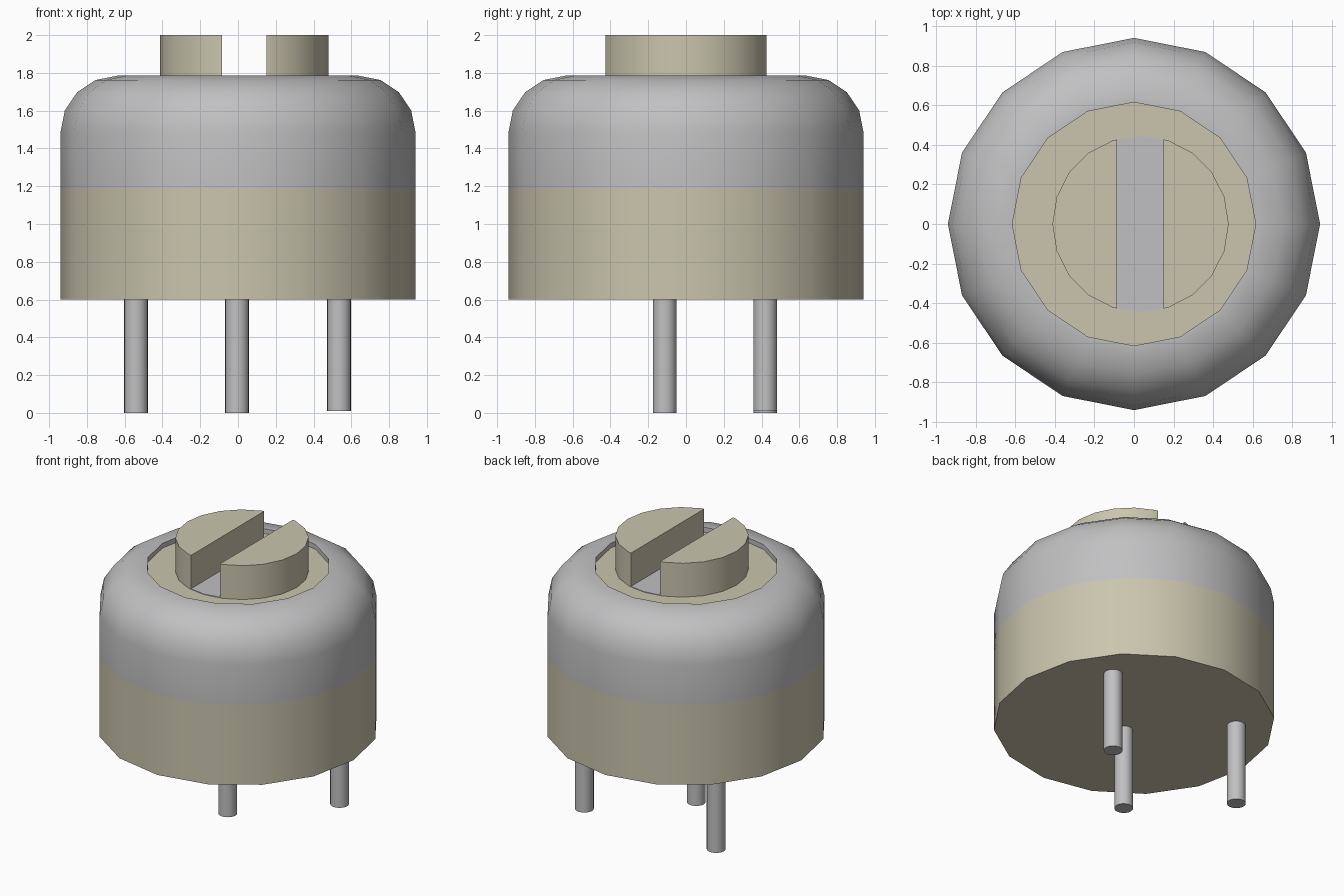
import bpy, bmesh
from math import radians, sin, cos, tau

cube = bpy.data.objects.get("Cube")
if cube:
    bpy.data.objects.remove(cube, do_unlink=True)


def make_material(name, rgb):
    mat = bpy.data.materials.new(name)
    mat.use_nodes = True
    mat.diffuse_color = (*rgb, 1)
    mat.node_tree.nodes["Principled BSDF"].inputs["Base Color"].default_value = (*rgb, 1)
    return mat


beige = make_material("beige_plastic", (0.59, 0.56, 0.42))
grey = make_material("grey_metal", (0.53, 0.53, 0.54))


def finish(bm, name, mat):
    bmesh.ops.recalc_face_normals(bm, faces=bm.faces)
    mesh = bpy.data.meshes.new(name)
    bm.to_mesh(mesh)
    bm.free()
    mesh.materials.append(mat)
    mesh.shade_smooth()
    mesh.set_sharp_from_angle(angle=radians(35))
    obj = bpy.data.objects.new(name, mesh)
    bpy.context.collection.objects.link(obj)
    return obj


def lathe(bm, profile, sides, cx=0, cy=0):
    """Revolve (radius, z) points into rings and skin them."""
    rings = [[bm.verts.new((cx + r * cos(tau * i / sides), cy + r * sin(tau * i / sides), z))
              for i in range(sides)] for r, z in profile]
    for low, high in zip(rings, rings[1:]):
        for i in range(sides):
            j = (i + 1) % sides
            bm.faces.new((low[i], low[j], high[j], high[i]))
    return rings


def cylinder(name, mat, radius, z0, z1, sides, cx=0, cy=0, keep=()):
    """Closed cylinder; keep lists (x, direction) planes that trim it."""
    bm = bmesh.new()
    rings = lathe(bm, [(radius, z0), (radius, z1)], sides, cx, cy)
    for ring in rings:
        bm.faces.new(ring)
    for x, direction in keep:
        cut = bmesh.ops.bisect_plane(bm, geom=bm.verts[:] + bm.edges[:] + bm.faces[:],
                                     plane_co=(x, 0, 0), plane_no=(direction, 0, 0),
                                     clear_inner=True)
        edges = [e for e in cut["geom_cut"] if isinstance(e, bmesh.types.BMEdge)]
        bmesh.ops.holes_fill(bm, edges=edges)
    return finish(bm, name, mat)


# Housing: base drum, rounded cap shell and recessed face
base_top, floor, top = 1.19, 1.75, 1.785
cylinder("base_drum", beige, 0.94, 0.6, base_top, 16)

bevel = 0.3
arc = [(0.64 + bevel * cos(radians(a)), top - bevel + bevel * sin(radians(a)))
       for a in (0, 22.5, 45, 67.5, 90)]
bm = bmesh.new()
lathe(bm, [(0.94, base_top)] + arc + [(0.615, top), (0.615, floor - 0.03)], 16)
finish(bm, "rounded_cap", grey)
cylinder("recessed_face", beige, 0.615, floor - 0.03, floor, 16)

# Slotted adjuster
knob_x, slot_left, slot_right = 0.033, -0.085, 0.15
for name, x, side in (("adjuster_half_right", slot_left, -1),
                      ("adjuster_half_left", slot_right, 1)):
    cylinder(name, beige, 0.445, floor - 0.01, 2, 20, knob_x, keep=[(x, side)])
cylinder("slot_floor", grey, 0.445, floor - 0.002, floor + 0.004, 20, knob_x,
         keep=[(slot_left, 1), (slot_right, -1)])

# Three pins
for name, x, y, z in (("pin_right", -0.54, 0.42, 0),
                      ("pin_left", 0.535, 0.42, 0.01),
                      ("pin_front", -0.005, -0.113, 0)):
    cylinder(name, grey, 0.063, z, 0.61, 20, x, y)
